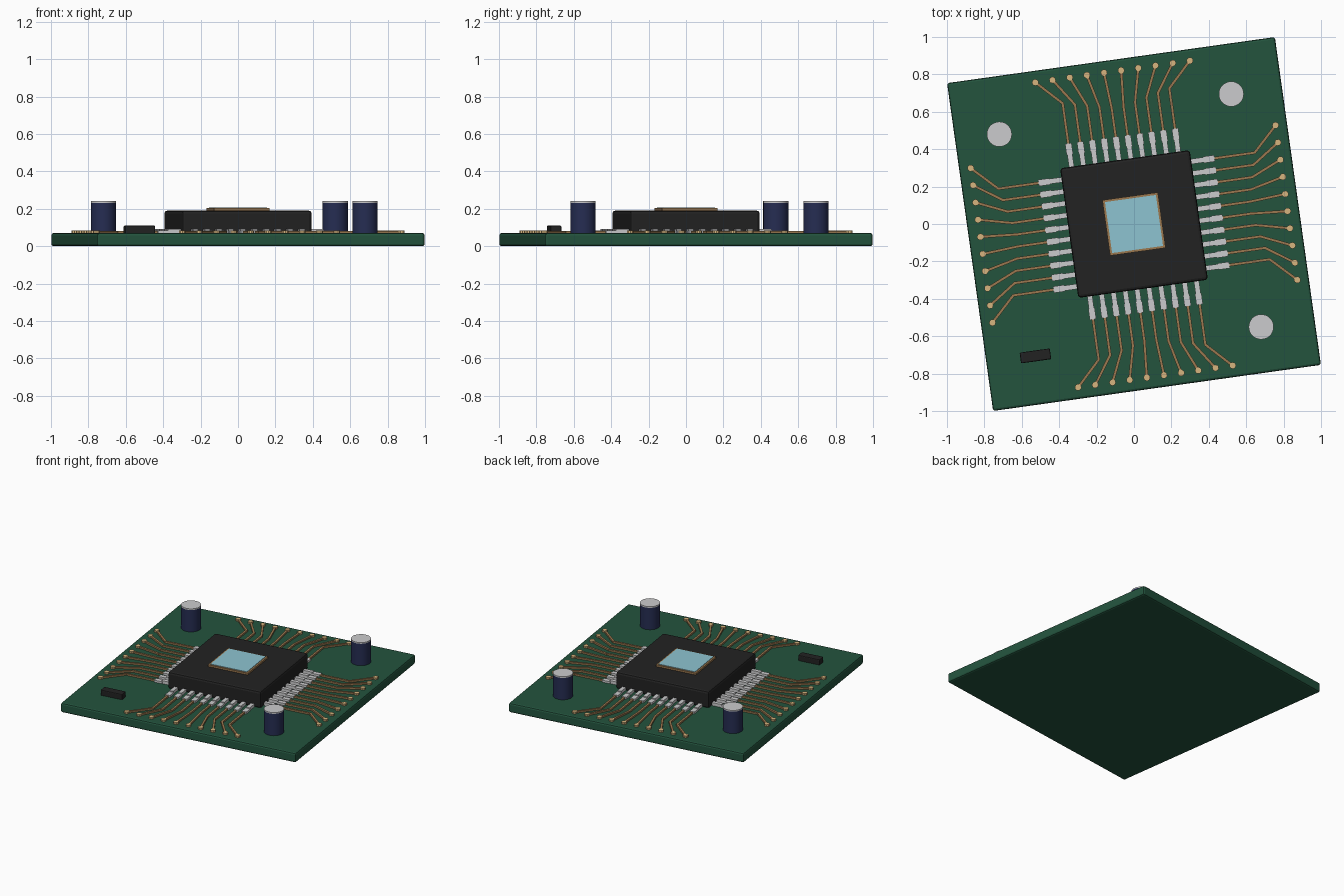
import bpy, bmesh, math
from mathutils import Matrix, Vector

if "Cube" in bpy.data.objects:
    bpy.data.objects.remove(bpy.data.objects["Cube"])

TILT = math.radians(8)      # whole board is turned on its stand
HALF = 0.885                # half the board side
TOP = 0.07                  # board surface height


def material(name, rgb):
    m = bpy.data.materials.new(name)
    m.use_nodes = True
    m.diffuse_color = (*rgb, 1)
    m.node_tree.nodes["Principled BSDF"].inputs["Base Color"].default_value = (*rgb, 1)
    return m


GREEN = material("board green", (0.017, 0.088, 0.048))
BLACK = material("chip black", (0.016, 0.016, 0.016))
SILVER = material("silver metal", (0.6, 0.6, 0.61))
COPPER = material("copper trace", (0.33, 0.19, 0.08))
GOLD = material("gold pad", (0.68, 0.46, 0.21))
NAVY = material("capacitor navy", (0.019, 0.026, 0.085))
GLASS = material("pale blue glass", (0.27, 0.55, 0.64))


def add_box(bm, size, center, turn=Matrix()):
    m = turn @ Matrix.Translation(center) @ Matrix.Diagonal((*size, 1))
    bmesh.ops.create_cube(bm, size=1, matrix=m)


def add_cylinder(bm, radius, z0, z1, at, sides, turn=Matrix()):
    m = turn @ Matrix.Translation((at[0], at[1], (z0 + z1) / 2))
    bmesh.ops.create_cone(bm, cap_ends=True, segments=sides, radius1=radius,
                          radius2=radius, depth=z1 - z0, matrix=m)


def finish(bm, name, mat, bevel=0, smooth=False):
    me = bpy.data.meshes.new(name)
    bm.to_mesh(me)
    bm.free()
    me.materials.append(mat)
    ob = bpy.data.objects.new(name, me)
    bpy.context.collection.objects.link(ob)
    ob.rotation_euler.z = TILT
    if bevel:
        mod = ob.modifiers.new("bevel", "BEVEL")
        mod.width, mod.segments = bevel, 2
    if smooth:
        bpy.ops.object.select_all(action='DESELECT')
        ob.select_set(True)
        bpy.context.view_layer.objects.active = ob
        bpy.ops.object.shade_smooth_by_angle(angle=math.radians(35))
    return ob


def box_part(name, mat, size, center, bevel=0):
    bm = bmesh.new()
    add_box(bm, size, center)
    return finish(bm, name, mat, bevel)


# Board, chip body and the framed window on the chip
box_part("circuit_board", GREEN, (2 * HALF, 2 * HALF, TOP), (0, 0, TOP / 2), 0.012)
box_part("chip_body", BLACK, (0.7, 0.7, 0.125), (0, 0, 0.1275), 0.015)
box_part("window_frame", COPPER, (0.3, 0.3, 0.018), (0, 0, 0.194))
box_part("window_glass", GLASS, (0.275, 0.275, 0.006), (0, 0, 0.203))
box_part("small_resistor", BLACK, (0.163, 0.058, 0.045), (-0.62, -0.625, 0.0875), 0.006)

# Legs, traces and pads: ten per side, repeated around four sides
legs, traces, pads = bmesh.new(), bmesh.new(), bmesh.new()
WIDTH = 0.015


def add_trace(a, b, turn):
    d = b - a
    mid = (a + b) / 2
    spin = Matrix.Translation((mid.x, mid.y, 0)) @ Matrix.Rotation(math.atan2(d.y, d.x), 4, 'Z')
    add_box(traces, (d.length + WIDTH * 0.6, WIDTH, 0.014), (0, 0, TOP + 0.005), turn @ spin)


for side in range(4):
    turn = Matrix.Rotation(side * math.pi / 2, 4, 'Z')
    for i in range(10):
        u = i - 4.5
        x = u * 0.064
        add_box(legs, (0.028, 0.09, 0.024), (x, 0.375, 0.08), turn)
        add_box(legs, (0.035, 0.06, 0.02), (x, 0.445, 0.075), turn)
        start = Vector((x, 0.46))
        bend = Vector((x, 0.62 + 0.016 * abs(u)))
        end = Vector((u * 0.0927, 0.823))
        add_trace(start, bend, turn)
        add_trace(bend, end, turn)
        add_cylinder(pads, 0.018, TOP - 0.005, 0.084, end, 10, turn)

finish(legs, "chip_legs", SILVER)
finish(traces, "copper_traces", COPPER)
finish(pads, "solder_pads", GOLD)

# Three upright capacitors with metal tops
cans, tops = bmesh.new(), bmesh.new()
unturn = Matrix.Rotation(-TILT, 4, 'Z')
for spot in ((-0.72, 0.48), (0.52, 0.695), (0.68, -0.55)):
    add_cylinder(cans, 0.067, TOP - 0.005, 0.232, spot, 32, unturn)
    add_cylinder(tops, 0.067, 0.232, 0.241, spot, 32, unturn)
finish(cans, "capacitor_cans", NAVY, smooth=True)
finish(tops, "capacitor_tops", SILVER, smooth=True)
